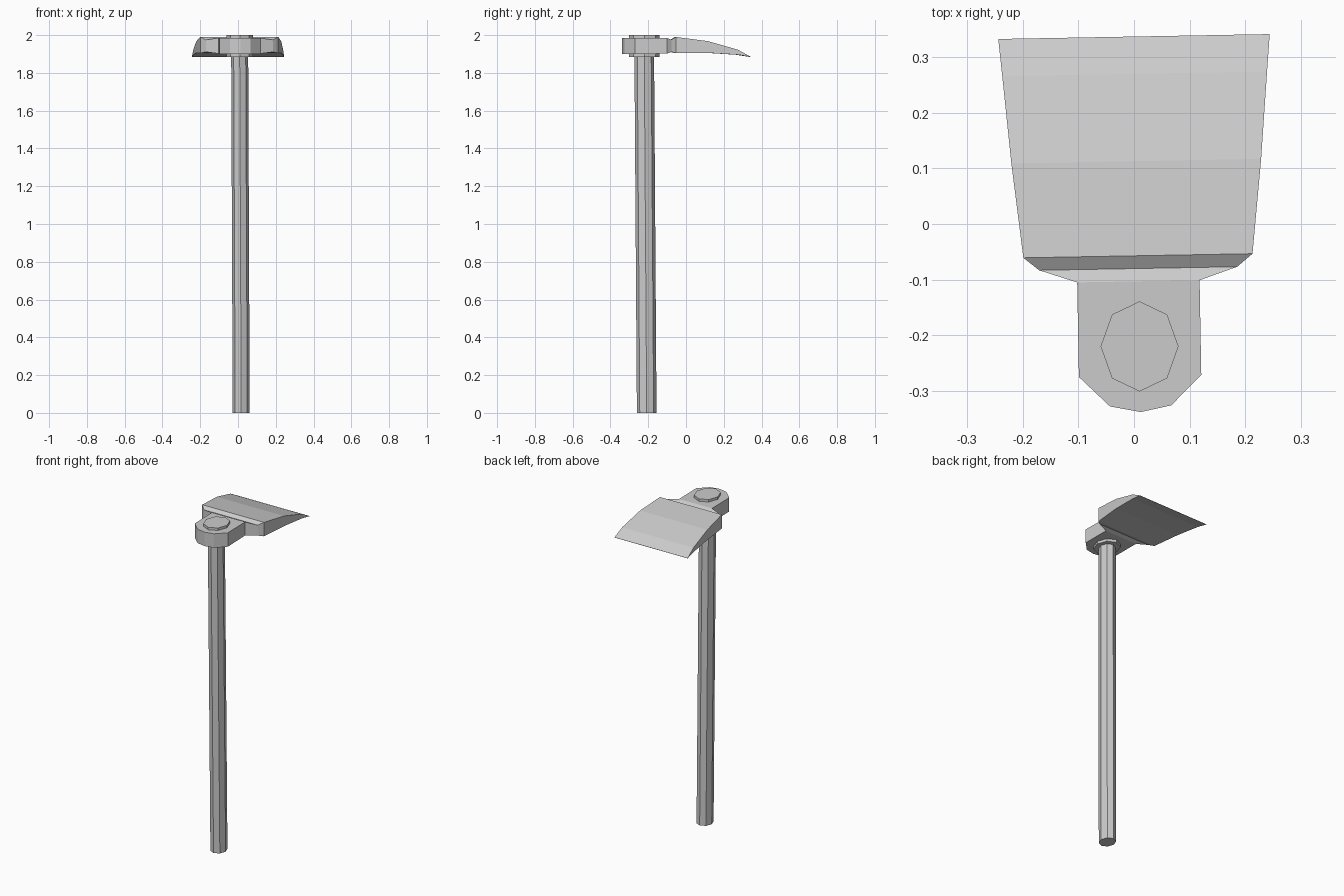
import bpy, bmesh, math
from mathutils import Matrix, Vector

if "Cube" in bpy.data.objects:
    bpy.data.objects.remove(bpy.data.objects["Cube"])


def make_object(name, bm):
    bmesh.ops.remove_doubles(bm, verts=bm.verts, dist=0.0005)
    bmesh.ops.recalc_face_normals(bm, faces=bm.faces)
    mesh = bpy.data.meshes.new(name)
    bm.to_mesh(mesh)
    bm.free()
    obj = bpy.data.objects.new(name, mesh)
    bpy.context.collection.objects.link(obj)
    return obj


def loft(name, rings):
    bm = bmesh.new()
    loops = [[bm.verts.new(p) for p in ring] for ring in rings]
    for a, b in zip(loops, loops[1:]):
        for i in range(len(a)):
            j = (i + 1) % len(a)
            bm.faces.new((a[i], a[j], b[j], b[i]))
    bm.faces.new(loops[0])
    bm.faces.new(loops[-1])
    return make_object(name, bm)


def octagon(cx, cy, z, rx, ry):
    return [(cx + rx * math.cos(i * math.pi / 4), cy + ry * math.sin(i * math.pi / 4), z)
            for i in range(8)]


# slightly leaning wooden shaft
loft("handle", [octagon(0.017, -0.208, 0, 0.045, 0.052),
                octagon(0.009, -0.221, 1.89, 0.045, 0.052)])

# wider plug through the eye of the head
loft("handle_plug", [octagon(0.01, -0.22, 1.885, 0.07, 0.081),
                     octagon(0.01, -0.22, 2.0, 0.07, 0.081)])

# head: distance from eye centre, half width, bottom z, top z
sections = [
    (-0.118, 0.0, 1.90, 1.985),
    (-0.107, 0.055, 1.90, 1.985),
    (-0.053, 0.11, 1.90, 1.985),
    (0.117, 0.11, 1.902, 1.985),
    (0.140, 0.178, 1.911, 1.975),
    (0.163, 0.206, 1.905, 1.99),
    (0.333, 0.2245, 1.906, 1.968),
    (0.490, 0.238, 1.896, 1.923),
    (0.557, 0.244, 1.885, 1.886),
]
bm = bmesh.new()
rings = [[bm.verts.new(p) for p in ((-w, d, lo), (w, d, lo), (w, d, hi), (-w, d, hi))]
         for d, w, lo, hi in sections]
for a, b in zip(rings, rings[1:]):
    for i in range(4):
        j = (i + 1) % 4
        bm.faces.new((a[i], a[j], b[j], b[i]))
bm.faces.new(rings[-1])
# small twist of the head around the shaft
bmesh.ops.transform(bm, verts=bm.verts,
                    matrix=Matrix.Translation(Vector((0.01, -0.22, 0))) @ Matrix.Rotation(0.018, 4, 'Z'))
make_object("hoe_head", bm)
